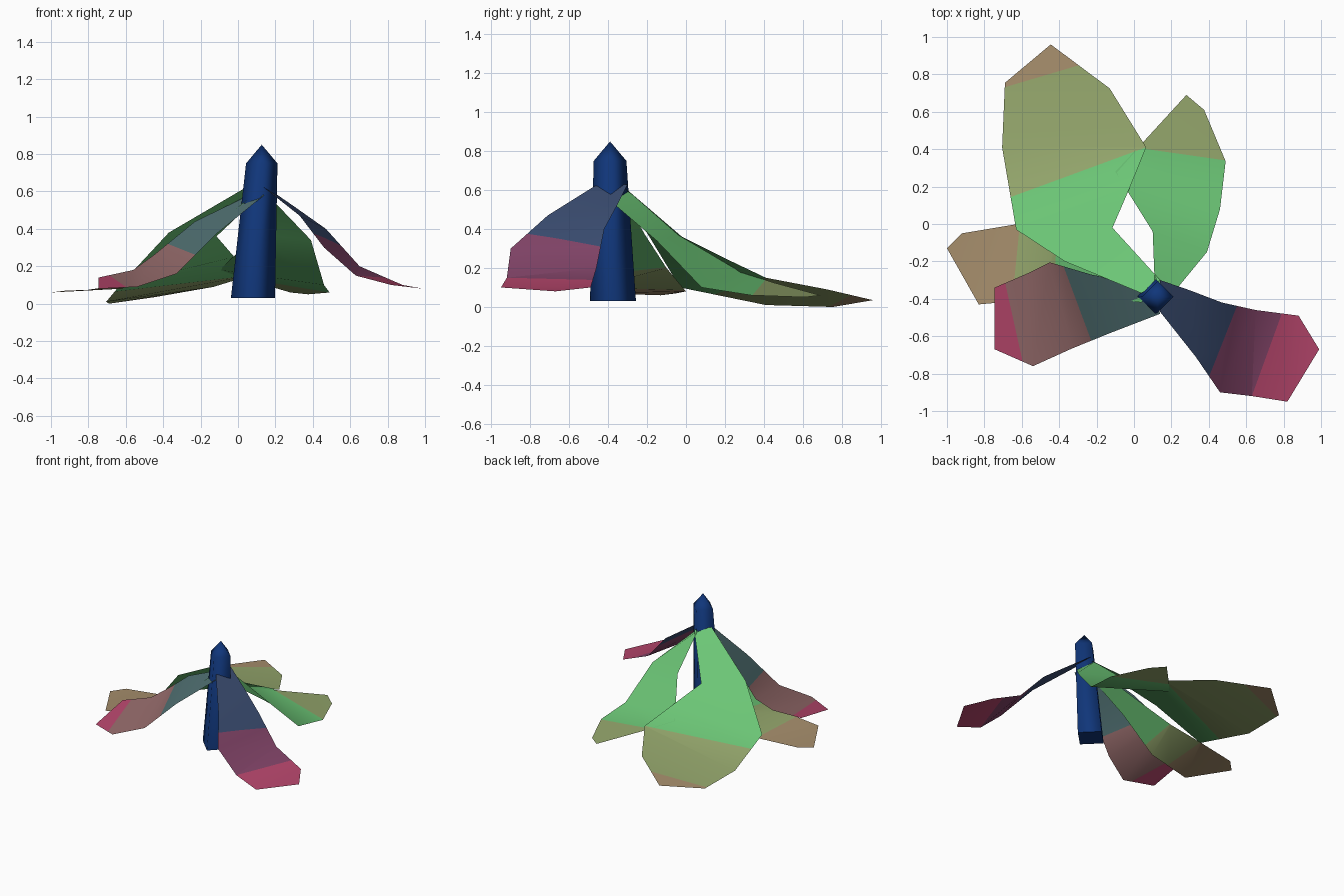
import bpy
import bmesh
from math import radians
from mathutils import Vector

default_cube = bpy.data.objects.get("Cube")
if default_cube:
    bpy.data.objects.remove(default_cube, do_unlink=True)


def to_linear(channel):
    value = channel / 255
    return value / 12.92 if value < 0.04 else ((value + 0.055) / 1.055) ** 2.4


def make_material(name, red, green, blue):
    color = (to_linear(red), to_linear(green), to_linear(blue), 1)
    material = bpy.data.materials.new(name)
    material.use_nodes = True
    material.diffuse_color = color
    shader = material.node_tree.nodes["Principled BSDF"]
    shader.inputs["Base Color"].default_value = color
    shader.inputs["Roughness"].default_value = 0.8
    return material


post_blue = make_material("post blue", 16, 54, 122)
leaf_green = make_material("leaf green", 108, 198, 118)
olive = make_material("olive", 148, 166, 108)
tan = make_material("tan", 166, 142, 108)
teal = make_material("grey teal", 80, 112, 114)
mauve = make_material("dusty mauve", 148, 106, 106)
crimson = make_material("crimson", 182, 70, 108)
slate = make_material("slate blue", 58, 76, 112)
plum = make_material("plum", 130, 68, 104)


def finish(name, mesh_data, materials):
    mesh = bpy.data.meshes.new(name)
    mesh_data.to_mesh(mesh)
    mesh_data.free()
    part = bpy.data.objects.new(name, mesh)
    for material in materials:
        mesh.materials.append(material)
    bpy.context.collection.objects.link(part)
    return part


# Leaning four-sided post with a pointed top
POST_CENTER = Vector((0.12, -0.39, 0))


def ring(mesh_data, center, radius):
    directions = (Vector((1, 0, 0)), Vector((0, 1, 0)), Vector((-1, 0, 0)), Vector((0, -1, 0)))
    return [mesh_data.verts.new(Vector(center) + side * radius) for side in directions]


def build_post():
    mesh_data = bmesh.new()
    foot = ring(mesh_data, (0.08, -0.375, 0.03), 0.118)
    shoulder = ring(mesh_data, (0.127, -0.39, 0.75), 0.084)
    tip = mesh_data.verts.new((0.127, -0.39, 0.85))
    for i in range(len(foot)):
        j = (i + 1) % len(foot)
        mesh_data.faces.new((foot[i], foot[j], shoulder[j], shoulder[i]))
        mesh_data.faces.new((shoulder[i], shoulder[j], tip))
    for face in mesh_data.faces:
        face.smooth = True
    base = mesh_data.faces.new(foot[::-1])
    for edge in base.edges:
        edge.smooth = False
    return finish("post", mesh_data, [post_blue])


build_post()


# Each leaf is a thin sheet lofted between two edges, with colour bands cut across it
def build_leaf(name, edge_a, edge_b, cuts, materials):
    mesh_data = bmesh.new()
    row_a = [mesh_data.verts.new(point) for point in edge_a]
    row_b = [mesh_data.verts.new(point) for point in edge_b]
    for i in range(len(row_a) - 1):
        mesh_data.faces.new((row_a[i], row_b[i], row_b[i + 1], row_a[i + 1]))
    bmesh.ops.remove_doubles(mesh_data, verts=mesh_data.verts[:], dist=0.001)

    planes = []
    for start, end in cuts:
        origin = Vector((*start, 0))
        normal = (Vector((*end, 0)) - origin).cross(Vector((0, 0, 1))).normalized()
        if normal.dot(POST_CENTER - origin) > 0:
            normal.negate()
        planes.append((origin, normal))
        geometry = mesh_data.verts[:] + mesh_data.edges[:] + mesh_data.faces[:]
        bmesh.ops.bisect_plane(mesh_data, geom=geometry, plane_co=origin, plane_no=normal)

    bmesh.ops.recalc_face_normals(mesh_data, faces=mesh_data.faces[:])
    mesh_data.normal_update()
    if sum(face.normal.z * face.calc_area() for face in mesh_data.faces) < 0:
        bmesh.ops.reverse_faces(mesh_data, faces=mesh_data.faces[:])
    for face in mesh_data.faces:
        face.smooth = True
        middle = face.calc_center_median()
        face.material_index = sum(normal.dot(middle - origin) > 0 for origin, normal in planes)
    return finish(name, mesh_data, materials)


build_leaf(
    "front_left_leaf",
    [(.14, -.3, .63), (.3, -.355, .52), (.47, -.42, .4), (.65, -.46, .2), (.88, -.49, .1), (.99, -.67, .08)],
    [(.14, -.47, .62), (.33, -.71, .47), (.46, -.9, .3), (.63, -.92, .15), (.82, -.95, .1), (.82, -.95, .1)],
    [((.55, -.44), (.4, -.82)), ((.79, -.48), (.63, -.92))],
    [slate, plum, crimson])

build_leaf(
    "front_right_leaf",
    [(.1, -.34, .6), (-.23, -.27, .44), (-.45, -.205, .26), (-.56, -.26, .18), (-.745, -.34, .14)],
    [(.14, -.48, .58), (-.12, -.58, .37), (-.33, -.665, .16), (-.54, -.76, .09), (-.745, -.67, .08)],
    [((-.375, -.23), (-.23, -.62)), ((-.69, -.31), (-.61, -.67))],
    [teal, mauve, crimson])

build_leaf(
    "side_leaf",
    [(.1, -.33, .58), (-.2, -.21, .37), (-.42, -.1, .2), (-.62, 0, .08), (-.92, -.05, .07), (-1, -.13, .06)],
    [(.04, -.42, .55), (-.22, -.38, .33), (-.5, -.4, .12), (-.83, -.43, .07), (-1, -.13, .06), (-1, -.13, .06)],
    [((-.4, .1), (-.44, -.5)), ((-.6, .1), (-.66, -.5))],
    [leaf_green, olive, tan])

build_leaf(
    "large_back_leaf",
    [(.14, -.3, .6), (-.115, -.02, .36), (-.02, .2, .25), (.065, .41, .15), (-.13, .725, .09), (-.445, .96, .035)],
    [(.04, -.37, .62), (-.37, -.2, .38), (-.63, -.03, .1), (-.705, .41, .01), (-.69, .755, 0), (-.445, .96, .035)],
    [((-.67, .14), (.065, .41)), ((-.695, .73), (-.29, .85))],
    [leaf_green, olive, tan])

build_leaf(
    "small_back_leaf",
    [(.11, -.3, .6), (.1, -.04, .37), (-.1, .28, .18), (.06, .45, .125), (.28, .69, .06)],
    [(.16, -.43, .58), (.39, -.15, .34), (.46, .08, .1), (.49, .335, .06), (.375, .61, .05)],
    [((.07, .4), (.49, .34))],
    [leaf_green, olive])
